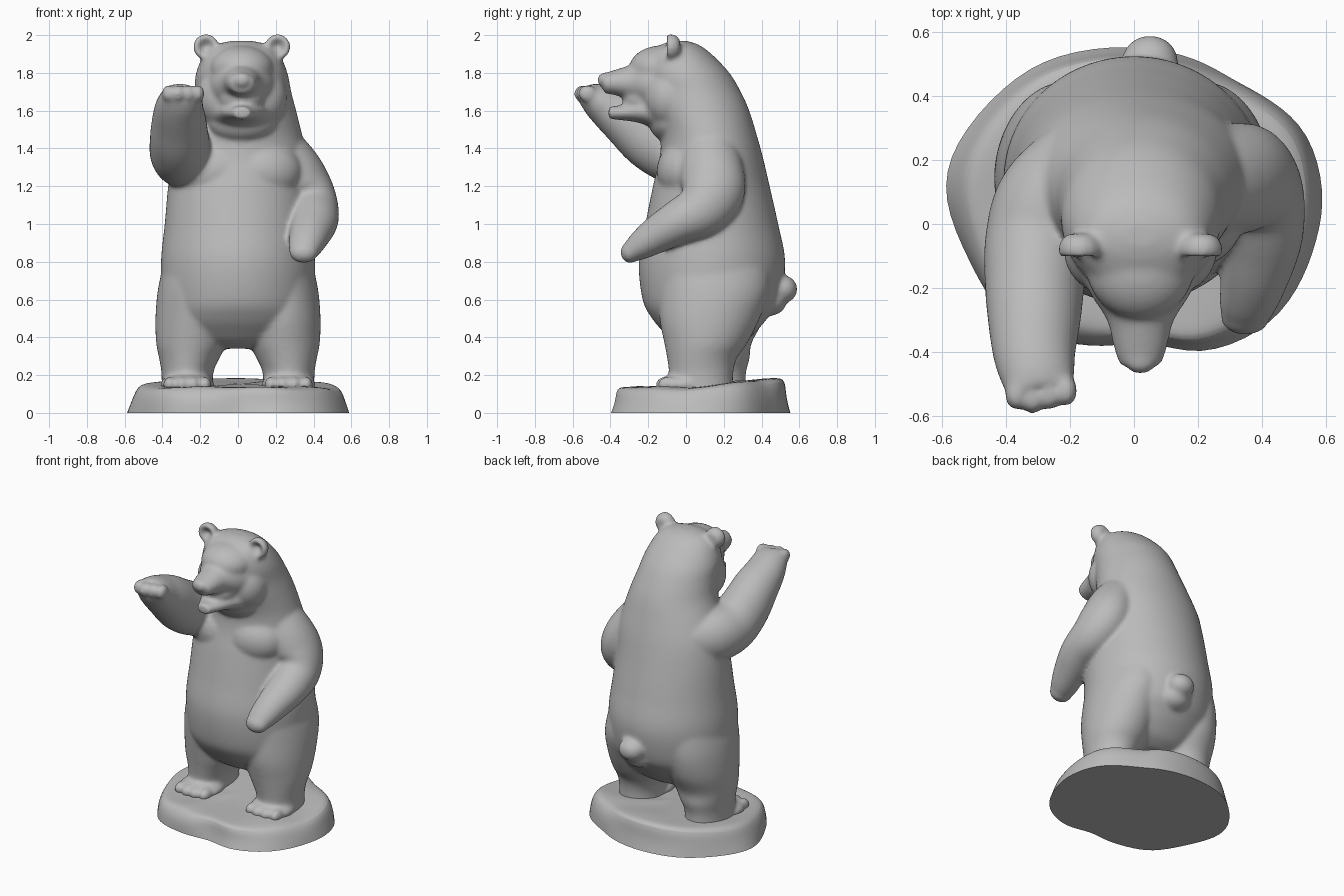
import bpy, bmesh, math, random
from mathutils import Vector, Matrix

cube = bpy.data.objects.get("Cube")
if cube:
    bpy.data.objects.remove(cube, do_unlink=True)
random.seed(4)

stone = bpy.data.materials.new("stone_grey")
stone.use_nodes = True
grey = (0.5, 0.5, 0.5, 1)
stone.diffuse_color = grey
stone.node_tree.nodes["Principled BSDF"].inputs["Base Color"].default_value = grey


def smooth_path(stations, steps=5):
    """Catmull-Rom interpolation of stations (x, y, z, rx, ry)."""
    pts = [Vector(s) for s in stations]
    out = []
    for i in range(len(pts) - 1):
        a, b, c, d = pts[max(i - 1, 0)], pts[i], pts[i + 1], pts[min(i + 2, len(pts) - 1)]
        for k in range(steps):
            t = k / steps
            out.append(b + (c - a) * (t / 2) + (a * 2 - b * 5 + c * 4 - d) * (t * t / 2)
                       + (b * 3 - a - c * 3 + d) * (t ** 3 / 2))
    return out + [pts[-1]]


def loft(bm, stations, axis=None, n=72):
    """Closed tube of elliptical rings along the stations."""
    path = smooth_path(stations)
    rings = []
    for i, p in enumerate(path):
        centre = Vector(p[:3])
        t = axis or Vector(path[min(i + 1, len(path) - 1)][:3]) - Vector(path[max(i - 1, 0)][:3])
        t = t.normalized()
        side = Vector((1, 0, 0))
        side = (side - t * side.dot(t)).normalized()
        up = t.cross(side)
        rings.append([bm.verts.new(centre + side * p[3] * math.cos(a) + up * p[4] * math.sin(a))
                      for a in (math.tau * k / n for k in range(n))])
    for r, s in zip(rings, rings[1:]):
        for k in range(n):
            bm.faces.new((r[k], r[(k + 1) % n], s[(k + 1) % n], s[k]))
    bm.faces.new(rings[0][::-1])
    bm.faces.new(rings[-1])


def blob(bm, centre, size):
    bmesh.ops.create_uvsphere(bm, u_segments=40, v_segments=24, radius=1,
                              matrix=Matrix.Translation(centre) @ Matrix.Diagonal((*size, 1)))


def make_object(name, bm):
    bmesh.ops.recalc_face_normals(bm, faces=bm.faces)
    mesh = bpy.data.meshes.new(name)
    bm.to_mesh(mesh)
    bm.free()
    mesh.materials.append(stone)
    ob = bpy.data.objects.new(name, mesh)
    bpy.context.collection.objects.link(ob)
    return ob


bear = bmesh.new()

# Torso and neck: (z, x centre, front y, back y, half width)
torso = [(.34, 0, .02, .24, .14), (.375, 0, -.06, .31, .26), (.43, 0, -.12, .37, .33),
         (.5, 0, -.18, .43, .38), (.6, 0, -.23, .495, .4), (.8, 0, -.25, .525, .408),
         (1, 0, -.215, .488, .388), (1.2, 0, -.175, .443, .37), (1.35, .01, -.14, .408, .355),
         (1.47, .02, -.135, .375, .32), (1.6, .03, -.17, .335, .278), (1.7, .025, -.2, .29, .257),
         (1.8, .02, -.23, .23, .242), (1.9, .02, -.2, .135, .198), (1.95, .02, -.13, .065, .135),
         (1.97, .02, -.07, 0, .05)]
loft(bear, [(x, (f + b) / 2, z, w, (b - f) / 2) for z, x, f, b, w in torso], Vector((0, 0, 1)))

# Forehead, snout, nose and open lower jaw
mid = .02
blob(bear, (mid, -.13, 1.825), (.17, .17, .12))
loft(bear, [(mid, -.12, 1.73, .2, .16), (mid, -.22, 1.745, .155, .125), (mid, -.3, 1.75, .105, .09),
            (mid, -.38, 1.748, .085, .066), (mid, -.44, 1.742, .067, .052)])
blob(bear, (mid, -.43, 1.762), (.05, .04, .042))
blob(bear, (mid, -.2, 1.66), (.12, .135, .09))
loft(bear, [(mid, -.11, 1.585, .19, .1), (mid, -.23, 1.595, .13, .065),
            (mid, -.33, 1.59, .082, .042), (mid, -.41, 1.588, .045, .033)])
# Throat ruff
blob(bear, (mid, -.08, 1.55), (.19, .12, .12))

for s in (-1, 1):
    # Cheeks and brows
    blob(bear, (mid + s * .1, -.08, 1.67), (.14, .14, .16))
    blob(bear, (mid + s * .09, -.175, 1.82), (.06, .08, .05))
    # Cupped ears
    ear = [(.035, .012), (.03, .045), (.0, .066), (-.03, .066), (-.045, .055), (-.03, .038), (-.006, .012)]
    loft(bear, [(mid + s * .19, -.065 + y, 1.938, r, r) for y, r in ear], Vector((0, -1, 0)))
    blob(bear, (mid + s * .16, -.055, 1.89), (.06, .035, .06))
    # Chest muscles
    blob(bear, (s * .12, .01, 1.28), (.22, .165, .17))
    # Legs, feet and toes
    back = .045 if s < 0 else 0
    deep = back / 2
    loft(bear, [(s * .268, .08 + back, .1, .137, .17 + deep), (s * .268, .08 + back, .21, .137, .17 + deep),
                (s * .258, .085 + back, .29, .16, .185 + deep), (s * .245, .105 + deep, .37, .188, .22),
                (s * .233, .125 + deep, .5, .204, .265), (s * .215, .15, .66, .208, .295),
                (s * .17, .14, .85, .21, .3)], Vector((0, 0, 1)))
    blob(bear, (s * .268, -.01, .15), (.145, .14, .06))
    for k in range(4):
        blob(bear, (s * .268 + (k - 1.5) * .063, -.115 + .012 * abs(k - 1.5), .15), (.034, .055, .042))

# Raised arm and curled paw
loft(bear, [(-.14, .22, 1.33, .14, .17), (-.26, .08, 1.355, .165, .175), (-.3, -.05, 1.375, .165, .17),
            (-.31, -.18, 1.445, .157, .165), (-.312, -.3, 1.54, .145, .145),
            (-.312, -.4, 1.608, .13, .118), (-.3, -.48, 1.66, .115, .09), (-.29, -.53, 1.69, .1, .06)])
for k in range(4):
    blob(bear, (-.29 + (k - 1.5) * .052, -.545 + .012 * abs(k - 1), 1.69), (.036, .05, .047))

# Lowered arm and paw
loft(bear, [(.08, .1, 1.47, .12, .14), (.2, .12, 1.39, .145, .155), (.295, .135, 1.28, .152, .17),
            (.36, .14, 1.17, .147, .17), (.395, .08, 1.075, .138, .145), (.4, -.04, 1.01, .128, .118),
            (.378, -.16, .94, .108, .098), (.355, -.25, .88, .09, .075), (.345, -.3, .845, .072, .052)])
blob(bear, (.348, -.295, .85), (.077, .052, .058))

# Tail
blob(bear, (.05, .51, .655), (.088, .08, .075))
blob(bear, (.045, .45, .6), (.1, .085, .085))

# Fuse the figure into one carved surface
figure = make_object("bear_figure", bear)
fuse = figure.modifiers.new("fuse", "REMESH")
fuse.mode = "VOXEL"
fuse.voxel_size = .011
fuse.use_smooth_shade = True
soften = figure.modifiers.new("soften", "SMOOTH")
soften.factor = .5
soften.iterations = 15

# Rock base: irregular outline stacked into rings with a sloping top
outline = [(-.605, .08), (-.57, .25), (-.41, .435), (-.25, .535), (0, .565), (.2, .52), (.3, .455),
           (.43, .39), (.55, .29), (.6, .1), (.575, -.05), (.515, -.21), (.405, -.34), (.2, -.42),
           (.05, -.36), (-.1, -.39), (-.25, -.365), (-.41, -.315), (-.515, -.12)]
rock = bmesh.new()
rings = []
for level, scale in ((0, 1), (.5, .97), (.92, .925), (1.01, .84), (1.04, .6), (1.05, .3)):
    ring = []
    for x, y in outline:
        wobble = random.uniform(-.028, .028) if level else 0
        height = .137 + .1 * max(y, 0) * min(scale, .9)
        ring.append(rock.verts.new((x * (scale + wobble), .08 + (y - .08) * (scale + wobble),
                                    level * height + wobble * .4)))
    rings.append(ring)
for r, s in zip(rings, rings[1:]):
    for k in range(len(r)):
        j = (k + 1) % len(r)
        rock.faces.new((r[k], r[j], s[j], s[k]))
rock.faces.new(rings[-1])
# Keep the rim and underside flat while the rest is rounded
crease = rock.edges.layers.float.new("crease_edge")
underside = rock.faces.new(rings[0])
for edge in underside.edges:
    edge[crease] = 1
base = make_object("rock_base", rock)
bpy.context.view_layer.objects.active = base
base.select_set(True)
bpy.ops.object.shade_smooth_by_angle(angle=math.radians(50))
rounding = base.modifiers.new("rounding", "SUBSURF")
rounding.levels = rounding.render_levels = 2
